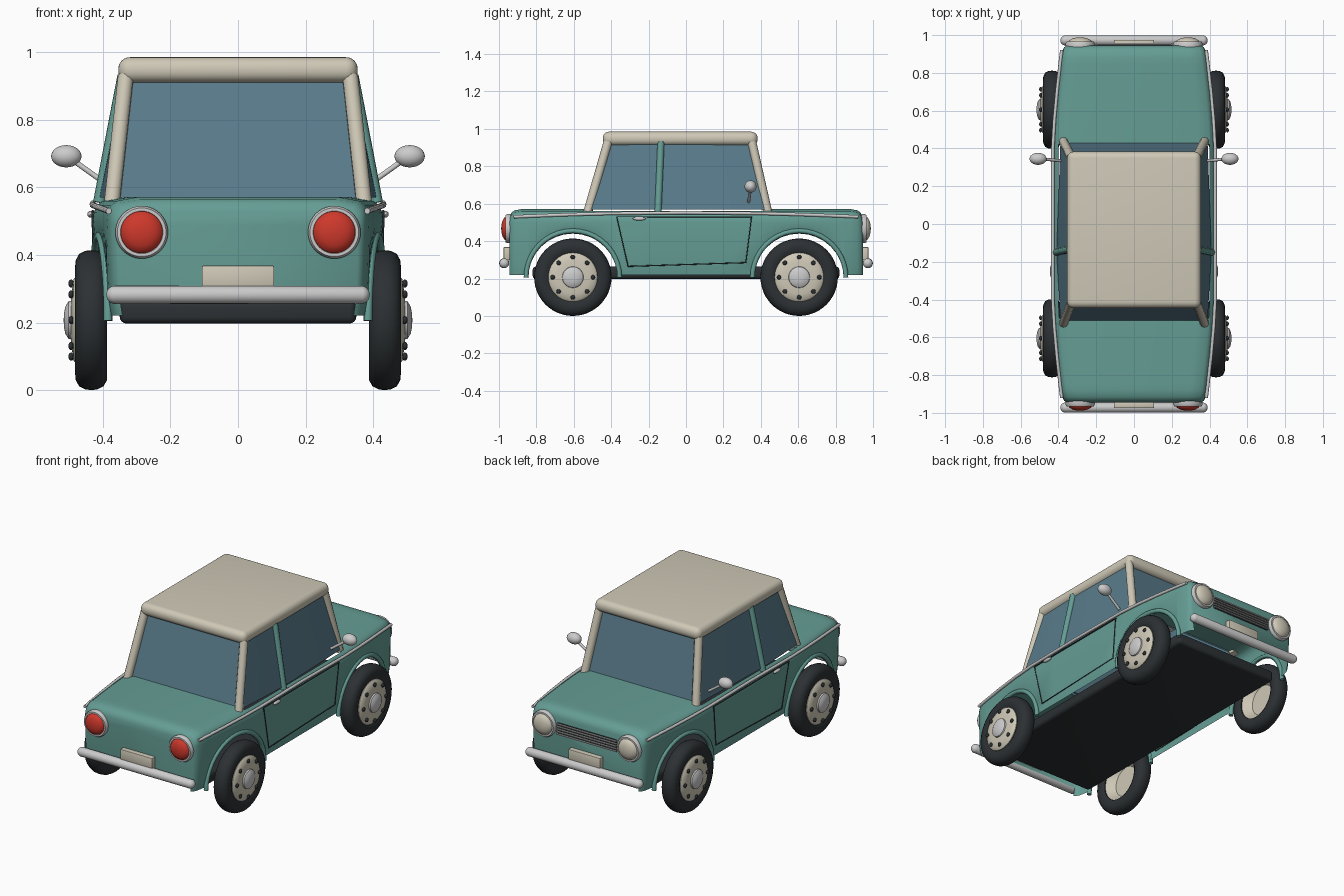
import bpy, bmesh
from math import pi, sin, cos, sqrt, radians
from mathutils import Matrix, Euler, Vector

if "Cube" in bpy.data.objects:
    bpy.data.objects.remove(bpy.data.objects["Cube"])


def material(name, rgb):
    m = bpy.data.materials.new(name)
    m.diffuse_color = (*rgb, 1)
    m.use_nodes = True
    m.node_tree.nodes["Principled BSDF"].inputs["Base Color"].default_value = m.diffuse_color
    return m


TEAL = material("teal_paint", (0.13, 0.34, 0.30))
CREAM = material("cream_paint", (0.62, 0.58, 0.47))
GLASS = material("glass", (0.10, 0.20, 0.26))
DARK = material("dark_rubber", (0.025, 0.03, 0.033))
RED = material("red_lens", (0.62, 0.04, 0.025))


def finish(name, bm, mat=None, angle=40):
    bmesh.ops.remove_doubles(bm, verts=bm.verts, dist=1e-5)
    bmesh.ops.recalc_face_normals(bm, faces=bm.faces)
    me = bpy.data.meshes.new(name)
    bm.to_mesh(me)
    bm.free()
    me.shade_smooth()
    me.set_sharp_from_angle(angle=radians(angle))
    if mat:
        me.materials.append(mat)
    ob = bpy.data.objects.new(name, me)
    bpy.context.collection.objects.link(ob)
    return ob


def box(name, lo, hi, bevel, mat=None, seg=4):
    bm = bmesh.new()
    lo, hi = Vector(lo), Vector(hi)
    bmesh.ops.create_cube(bm, size=1, matrix=Matrix.Translation((lo + hi) / 2) @ Matrix.Diagonal((*(hi - lo), 1)))
    if bevel:
        bmesh.ops.bevel(bm, geom=bm.edges[:], offset=bevel, segments=seg, profile=0.5, affect='EDGES')
    return finish(name, bm, mat)


def lathe(name, profile, loc, rot, mat=None, steps=40):
    # revolve (radius, height) points round local z
    bm = bmesh.new()
    vs = [bm.verts.new((r, 0, h)) for r, h in profile]
    es = [bm.edges.new(p) for p in zip(vs, vs[1:])]
    bmesh.ops.spin(bm, geom=vs + es, axis=(0, 0, 1), cent=(0, 0, 0), angle=2 * pi, steps=steps)
    bm.transform(Matrix.Translation(loc) @ Euler(rot).to_matrix().to_4x4())
    return finish(name, bm, mat)


def tube(name, pts, radius, mat=None, cyclic=False):
    cu = bpy.data.curves.new(name, 'CURVE')
    cu.dimensions = '3D'
    cu.bevel_depth, cu.bevel_resolution, cu.use_fill_caps = radius, 3, True
    sp = cu.splines.new('POLY')
    sp.points.add(len(pts) - 1)
    for p, co in zip(sp.points, pts):
        p.co = (*co, 1)
    sp.use_cyclic_u = cyclic
    tmp = bpy.data.objects.new(name + "_path", cu)
    me = bpy.data.meshes.new_from_object(tmp)
    bpy.data.objects.remove(tmp)
    bm = bmesh.new()
    bm.from_mesh(me)
    return finish(name, bm, mat)


def ball(name, loc, size, mat=None):
    bm = bmesh.new()
    bmesh.ops.create_uvsphere(bm, u_segments=24, v_segments=14, radius=1,
                              matrix=Matrix.Translation(loc) @ Matrix.Diagonal((*size, 1)))
    return finish(name, bm, mat)


def sheet(name, rows, mat):
    bm = bmesh.new()
    grid = [[bm.verts.new(p) for p in row] for row in rows]
    for a, b in zip(grid, grid[1:]):
        for i in range(len(a) - 1):
            bm.faces.new((a[i], a[i + 1], b[i + 1], b[i]))
    return finish(name, bm, mat)


AXLE, ARCH = 0.605, 0.24


def half_width(y):
    return 0.43 - 0.045 * (max(0, abs(y) - 0.4) / 0.5) ** 1.4


def bottom(y):
    d = abs(y) - AXLE
    return max(0.22, 0.2 + sqrt(max(0, ARCH ** 2 - d * d)))


# Body shell: cross-sections lofted along y, wheel arches in the lower edge
drop = {0.915: 0.006, 0.935: 0.02, 0.945: 0.045}
ys = [0, 0.2, 0.845, 0.88, *drop] + [AXLE - ARCH * cos(pi * k / 16) for k in range(17)]
ys = sorted({round(s * y, 4) for y in ys for s in (1, -1)} | {-0.5, 0.42})


def section(y):
    d = drop.get(abs(y), 0)
    w, b = half_width(y) - d * 0.5, bottom(y)
    half = [(w - 0.015, b), (w - 0.006, b + 0.2 * (0.5 - b)), (w, 0.5 - d * 0.3), (w - 0.003, 0.525 - d * 0.6),
            (w - 0.012, 0.547 - d), (w - 0.03, 0.56 - d), (w - 0.09, 0.571 - d)]
    pts = half + [(-x, z) for x, z in reversed(half)]
    return [(x, y, z) for x, z in pts]


bm = bmesh.new()
rings = [[bm.verts.new(p) for p in section(y)] for y in ys]
for j in range(len(ys) - 1):
    cabin = ys[j] >= -0.51 and ys[j + 1] <= 0.43
    for i in range(13):
        if not (cabin and 5 <= i <= 7):
            a, b = rings[j], rings[j + 1]
            bm.faces.new((a[i], a[i + 1], b[i + 1], b[i]))
for r in (rings[0], rings[-1]):
    bm.faces.new(r[1:-1])
finish("body_shell", bm, TEAL)

box("underside_pan", (-0.35, -0.82, 0.197), (0.35, 0.82, 0.265), 0.02, DARK)

# Cabin: roof, windscreens, side windows and pillars
box("roof", (-0.354, -0.445, 0.91), (0.354, 0.383, 0.985), 0.034, CREAM, 6)
sheet("rear_window", [[(s * 0.33, -0.415, 0.92), (s * 0.375, -0.515, 0.56)] for s in (1, -1)], GLASS)
sheet("windscreen", [[(s * 0.33, 0.35, 0.92), (s * 0.375, 0.43, 0.56)] for s in (1, -1)], GLASS)
for s in (1, -1):
    sheet("side_window", [[(s * 0.335, -0.41, 0.92), (s * 0.39, -0.505, 0.57)],
                          [(s * 0.34, -0.135, 0.92), (s * 0.41, -0.148, 0.57)],
                          [(s * 0.335, 0.345, 0.92), (s * 0.39, 0.425, 0.57)]], GLASS)
    tube("rear_pillar", [(s * 0.332, -0.417, 0.93), (s * 0.373, -0.525, 0.555)], 0.024, CREAM)
    tube("front_pillar", [(s * 0.332, 0.352, 0.93), (s * 0.373, 0.437, 0.555)], 0.024, CREAM)
    tube("door_pillar", [(s * 0.338, -0.134, 0.93), (s * 0.41, -0.15, 0.555)], 0.019, TEAL)

    # Side trim, door seam, handle and mirror
    path = [-0.92, -0.85, -0.7, -0.55, -0.4, 0, 0.4, 0.55, 0.7, 0.85, 0.92]
    tube("side_strip", [(s * half_width(y), y, 0.552 - 0.022 * (abs(y) / 0.92) ** 2) for y in path], 0.009)
    tube("door_seam", [(s * x, y, z) for x, y, z in
                       ((0.43, -0.37, 0.53), (0.423, -0.31, 0.265), (0.424, 0.32, 0.285), (0.43, 0.35, 0.53))],
         0.004, DARK, True)
    ball("door_handle", (s * 0.436, -0.25, 0.52), (0.01, 0.035, 0.01))
    tube("mirror_arm", [(s * 0.39, 0.335, 0.61), (s * 0.495, 0.345, 0.685)], 0.008)
    ball("mirror", (s * 0.508, 0.345, 0.692), (0.045, 0.032, 0.033))

    # Wheels and arch lips
    for e in (1, -1):
        c, rot = (s * 0.434, e * AXLE, 0.207), (0, s * pi / 2, 0)
        lathe("tyre", [(0.13, -0.035), (0.15, -0.047), (0.178, -0.046), (0.196, -0.036), (0.205, -0.018),
                       (0.207, 0), (0.205, 0.018), (0.196, 0.036), (0.178, 0.046), (0.15, 0.049),
                       (0.128, 0.038), (0.13, -0.035)], c, rot, DARK, 48)
        lathe("wheel_disc", [(0, 0.015), (0.09, 0.015), (0.129, -0.03), (0.131, 0.043), (0.12, 0.053),
                             (0.09, 0.057), (0.065, 0.06), (0, 0.06)], c, rot, CREAM)
        lathe("hub_cap", [(0.058, 0.055), (0.055, 0.068), (0.04, 0.077), (0.02, 0.081), (0, 0.082)], c, rot)
        for k in range(8):
            a = k * pi / 4
            ball("wheel_stud", (c[0] + s * 0.06, c[1] + 0.108 * cos(a), c[2] + 0.108 * sin(a)),
                 (0.008, 0.012, 0.012), DARK)
        lip = [(e * AXLE + 0.25 * cos(pi * k / 20), 0.205 + 0.25 * sin(pi * k / 20)) for k in range(21)]
        tube("arch_lip", [(s * (half_width(y) - 0.006), y, z) for y, z in lip], 0.013, TEAL)

# Lamps, bumpers and plates at both ends
for e in (1, -1):
    rot = (-e * pi / 2, 0, 0)
    for s in (1, -1):
        c = (s * 0.285, e * 0.93, 0.467)
        lathe("lamp_ring", [(0.07, -0.02), (0.077, 0), (0.078, 0.025), (0.072, 0.036), (0.063, 0.036),
                            (0.06, 0.025)], c, rot)
        lathe("head_lamp" if e > 0 else "tail_lamp",
              [(0.064, 0.028), (0.058, 0.042), (0.04, 0.052), (0.02, 0.057), (0, 0.058)],
              c, rot, CREAM if e > 0 else RED)
    arc = [k * pi / 12 - pi / 2 for k in range(13)]
    lathe("bumper", [(0.027 * cos(a), 0.027 * sin(a) + (0.363 if k > 6 else -0.363)) for k, a in enumerate(arc)],
          (0, e * 0.972, 0.282), (0, pi / 2, 0), None, 20)
    y0, y1 = sorted((e * 0.94, e * 0.975))
    box("number_plate", (-0.107, y0, 0.298), (0.107, y1, 0.368), 0.004, CREAM, 2)

# Front grille with horizontal bars
box("grille_back", (-0.2, 0.93, 0.42), (0.2, 0.949, 0.495), 0.003, DARK, 1)
for k in range(5):
    z = 0.428 + 0.015 * k
    box("grille_bar", (-0.2, 0.94, z - 0.003), (0.2, 0.957, z + 0.003), 0)
